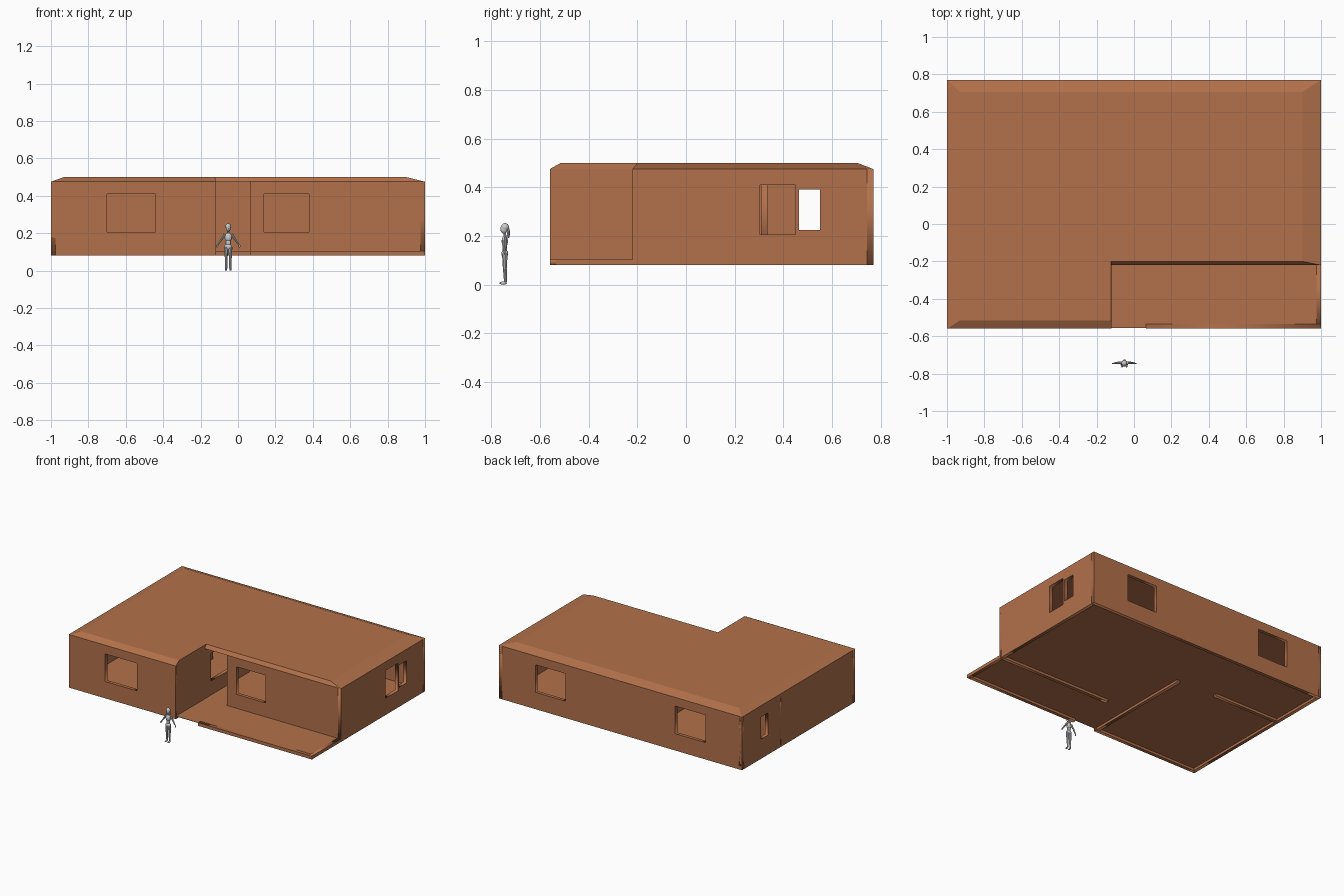
import bpy
import bmesh
from math import radians
from mathutils import Vector

if "Cube" in bpy.data.objects:
    bpy.data.objects.remove(bpy.data.objects["Cube"])

BASE, TOP, T = 0.08, 0.475, 0.025      # wall bottom, wall top, wall thickness

clay = bpy.data.materials.new("terracotta")
clay.diffuse_color = (0.45, 0.165, 0.07, 1)
clay.use_nodes = True
clay.node_tree.nodes["Principled BSDF"].inputs["Base Color"].default_value = clay.diffuse_color


def rect_spline(curve, a0, a1, z0, z1):
    s = curve.splines.new('POLY')
    s.points.add(3)
    for p, (a, z) in zip(s.points, ((a0, z0), (a1, z0), (a1, z1), (a0, z1))):
        p.co = (a, z, 0, 1)
    s.use_cyclic_u = True


def wall(name, axis, a0, a1, pos, openings=(), top=TOP):
    """Upright panel along axis, centred on pos across it, with rectangular openings."""
    c = bpy.data.curves.new(name, 'CURVE')
    c.dimensions = '2D'
    c.fill_mode = 'BOTH'
    c.extrude = T / 2
    rect_spline(c, a0, a1, BASE, top)
    for o in openings:
        rect_spline(c, *o)
    ob = bpy.data.objects.new(name, c)
    bpy.context.collection.objects.link(ob)
    ob.rotation_euler = (radians(90), 0, 0 if axis == 'x' else radians(90))
    ob.location = (0, pos, 0) if axis == 'x' else (pos, 0, 0)
    c.materials.append(clay)
    bpy.ops.object.select_all(action='DESELECT')
    bpy.context.view_layer.objects.active = ob
    ob.select_set(True)
    bpy.ops.object.convert(target='MESH')


def prism(name, lower, z0, upper, z1):
    """Solid between two matching outlines."""
    bm = bmesh.new()
    lo = [bm.verts.new((x, y, z0)) for x, y in lower]
    hi = [bm.verts.new((x, y, z1)) for x, y in upper]
    n = len(lo)
    bm.faces.new(lo[::-1])
    bm.faces.new(hi)
    for i in range(n):
        j = (i + 1) % n
        bm.faces.new((lo[i], lo[j], hi[j], hi[i]))
    bmesh.ops.recalc_face_normals(bm, faces=bm.faces)
    me = bpy.data.meshes.new(name)
    bm.to_mesh(me)
    bm.free()
    me.materials.append(clay)
    bpy.context.collection.objects.link(bpy.data.objects.new(name, me))


h = T / 2
W = (0.205, 0.41)                      # sill and head of the large windows
S = (0.225, 0.39)                      # sill and head of the small windows

# Outer walls
wall("back_wall", 'x', -1, 1, 0.77 - h, [(-0.70, -0.45, *W), (0.45, 0.70, *W)])
wall("left_wall", 'y', -0.56, 0.77, -1 + h, [(0.465, 0.55, *S)])
wall("right_wall", 'y', -0.22, 0.77, 1 - h, [(0.305, 0.45, *W), (0.465, 0.55, *S)])
wall("front_left_wall", 'x', -1, -0.12, -0.56 + h, [(-0.70, -0.44, *W)])
wall("front_right_wall", 'x', 0.065, 1, -0.22 + h, [(0.14, 0.38, *W)])

# Inner walls, the first also closing the side of the porch
wall("porch_side_wall", 'y', -0.56, 0.31, -0.12 - h, [(-0.146, 0.10, *W)])
wall("bedroom_partition", 'x', -1, -0.44, 0.31 + h)

# Floor and porch kerbs
floor = [(-0.995, -0.555), (0.995, -0.555), (0.995, 0.765), (-0.995, 0.765)]
prism("floor", floor, 0.098, floor, 0.101)
wall("porch_front_kerb", 'x', 0.065, 1, -0.56 + h, top=0.104)
wall("porch_end_kerb", 'y', -0.56, -0.22, 1 - h, top=0.104)

# Roof with sloping edges
prism("roof",
      [(-1, -0.56), (-0.12, -0.56), (-0.12, -0.22), (1, -0.22), (1, 0.77), (-1, 0.77)], TOP,
      [(-0.93, -0.515), (-0.122, -0.515), (-0.122, -0.2), (0.9, -0.2), (0.9, 0.705), (-0.93, 0.705)], 0.5)


# Standing figure
PX, PY = -0.052, -0.745


def limb(name, p, q, r0, r1):
    a, b = (Vector((PX + v[0], PY + v[1], v[2])) for v in (p, q))
    d = b - a
    bpy.ops.mesh.primitive_cone_add(vertices=10, radius1=r0, radius2=r1, depth=d.length,
                                    location=(a + b) / 2,
                                    rotation=d.to_track_quat('Z', 'Y').to_euler())
    finish(name)


def blob(name, c, s):
    bpy.ops.mesh.primitive_uv_sphere_add(segments=12, ring_count=8, radius=1,
                                         location=(PX + c[0], PY + c[1], c[2]), scale=s)
    finish(name)


def finish(name):
    bpy.context.object.name = name
    bpy.ops.object.shade_smooth_by_angle()


for side, k in (("left", 1), ("right", -1)):
    limb(side + "_thigh", (k * .011, 0, .125), (k * .011, 0, .068), .0115, .008)
    limb(side + "_shin", (k * .011, 0, .068), (k * .011, .003, .01), .008, .006)
    blob(side + "_foot", (k * .012, -.007, .006), (.006, .016, .006))
    limb(side + "_upper_arm", (k * .018, .003, .194), (k * .040, .003, .162), .007, .0055)
    limb(side + "_forearm", (k * .040, .003, .162), (k * .057, -.001, .137), .0055, .004)
    blob(side + "_hand", (k * .060, -.001, .131), (.005, .004, .008))

blob("hips", (0, 0, .127), (.021, .014, .017))
blob("waist", (0, 0, .150), (.015, .010, .022))
blob("chest", (0, 0, .178), (.020, .013, .024))
limb("neck", (0, .001, .192), (0, 0, .215), .006, .005)
blob("head", (0, -.003, .228), (.013, .015, .019))
blob("hair", (0, .001, .236), (.015, .016, .017))
blob("hair_tail", (0, .015, .212), (.008, .006, .022))
